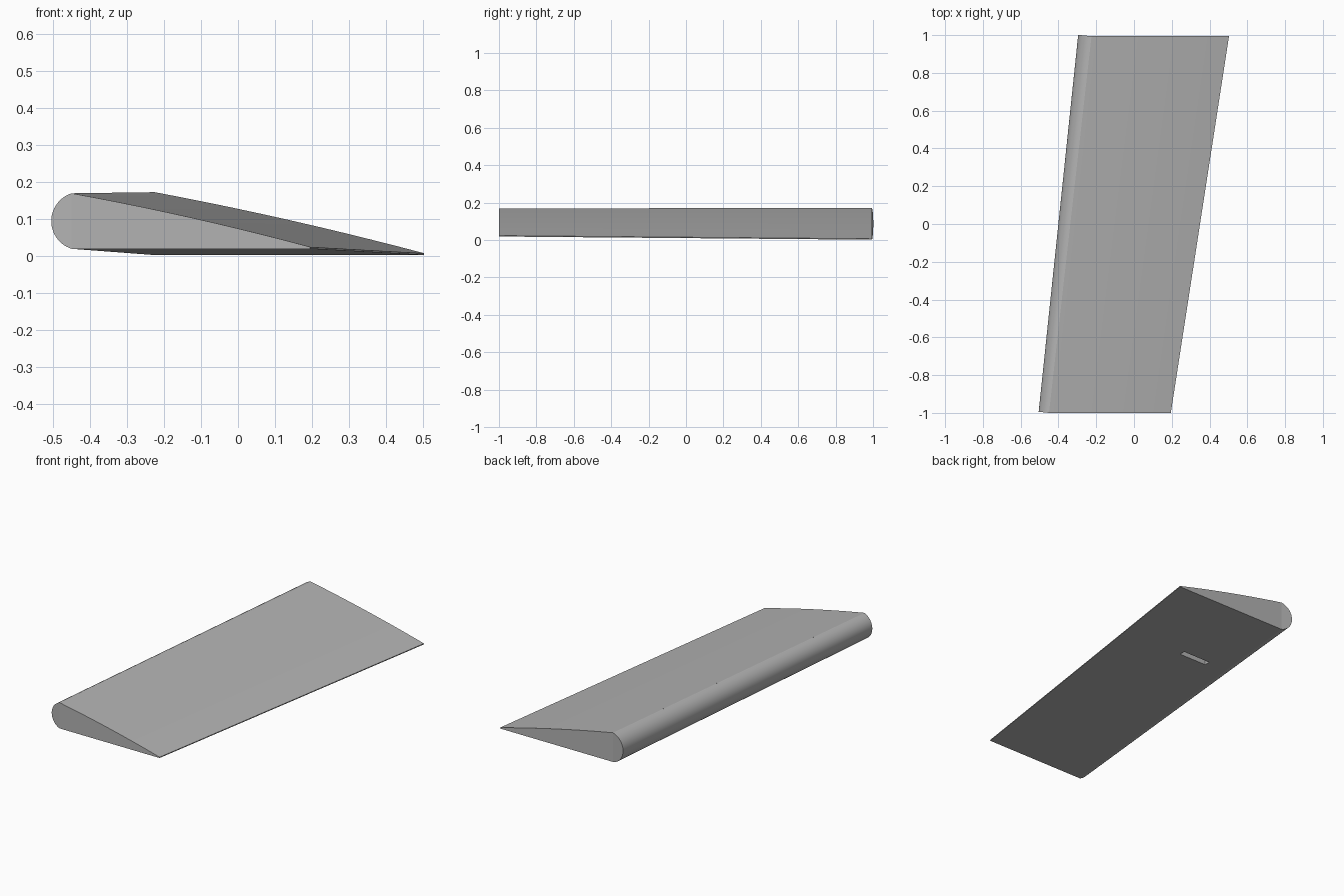
import bpy, bmesh, math

if "Cube" in bpy.data.objects:
    bpy.data.objects.remove(bpy.data.objects["Cube"])

grey = bpy.data.materials.new("neutral grey")
grey.use_nodes = True
colour = (0.45, 0.45, 0.45, 1)
grey.diffuse_color = colour
grey.node_tree.nodes["Principled BSDF"].inputs["Base Color"].default_value = colour


def loft(name, front, back):
    """Skin two matching closed sections and cap both ends."""
    bm = bmesh.new()
    a = [bm.verts.new(p) for p in front]
    b = [bm.verts.new(p) for p in back]
    n = len(a)
    for i in range(n):
        j = (i + 1) % n
        bm.faces.new((a[i], a[j], b[j], b[i]))
    bm.faces.new(a)
    bm.faces.new(b)
    bmesh.ops.recalc_face_normals(bm, faces=bm.faces)
    mesh = bpy.data.meshes.new(name)
    bm.to_mesh(mesh)
    bm.free()
    obj = bpy.data.objects.new(name, mesh)
    obj.data.materials.append(grey)
    bpy.context.collection.objects.link(obj)
    return obj


def smooth(obj):
    bpy.ops.object.select_all(action="DESELECT")
    obj.select_set(True)
    bpy.context.view_layer.objects.active = obj
    bpy.ops.object.shade_smooth_by_angle(angle=math.radians(30))


def panel_section(y, lead, trail, bottom, top, bulge=0.007, steps=10):
    """Flat underside, gently arched top, thin trailing edge."""
    edge = bottom + 0.005
    pts = [(lead, y, bottom), (trail, y, bottom)]
    for i in range(steps + 1):
        t = 1 - i / steps
        z = top + (edge - top) * t + 4 * bulge * t * (1 - t)
        pts.append((lead + (trail - lead) * t, y, z))
    return pts


def nose_section(y, cx, cz, r, lead, sweep=0.105, steps=28):
    """Round nose, squared to the swept leading edge."""
    half = math.acos((cx - lead) / r)
    pts = []
    for i in range(steps + 1):
        a = -half + 2 * half * i / steps
        x = cx - r * math.cos(a)
        pts.append((x, y + (lead - x) * sweep, cz + r * math.sin(a)))
    return pts


# Main panel
panel = loft("wing_panel",
             panel_section(-1, -0.45, 0.195, 0.019, 0.169),
             panel_section(0.994, -0.225, 0.503, 0.002, 0.172))

# Mounting slot in the underside
bm = bmesh.new()
bmesh.ops.create_cube(bm, size=1)
for v in bm.verts:
    v.co = (-0.07 + v.co.x * 0.18, 0.436 + v.co.y * 0.035, 0.03 + v.co.z * 0.13)
mesh = bpy.data.meshes.new("slot_cutter")
bm.to_mesh(mesh)
bm.free()
mesh.materials.append(grey)
cutter = bpy.data.objects.new("slot_cutter", mesh)
bpy.context.collection.objects.link(cutter)
cut = panel.modifiers.new("slot", "BOOLEAN")
cut.operation = "DIFFERENCE"
cut.object = cutter
cut.solver = "EXACT"
bpy.context.view_layer.objects.active = panel
bpy.ops.object.modifier_apply(modifier="slot")
bpy.data.objects.remove(cutter)
smooth(panel)

# Rounded leading edge
nose = loft("leading_edge",
            nose_section(-1, -0.426, 0.094, 0.0787, -0.45),
            nose_section(0.994, -0.209, 0.087, 0.0865, -0.225))
smooth(nose)
